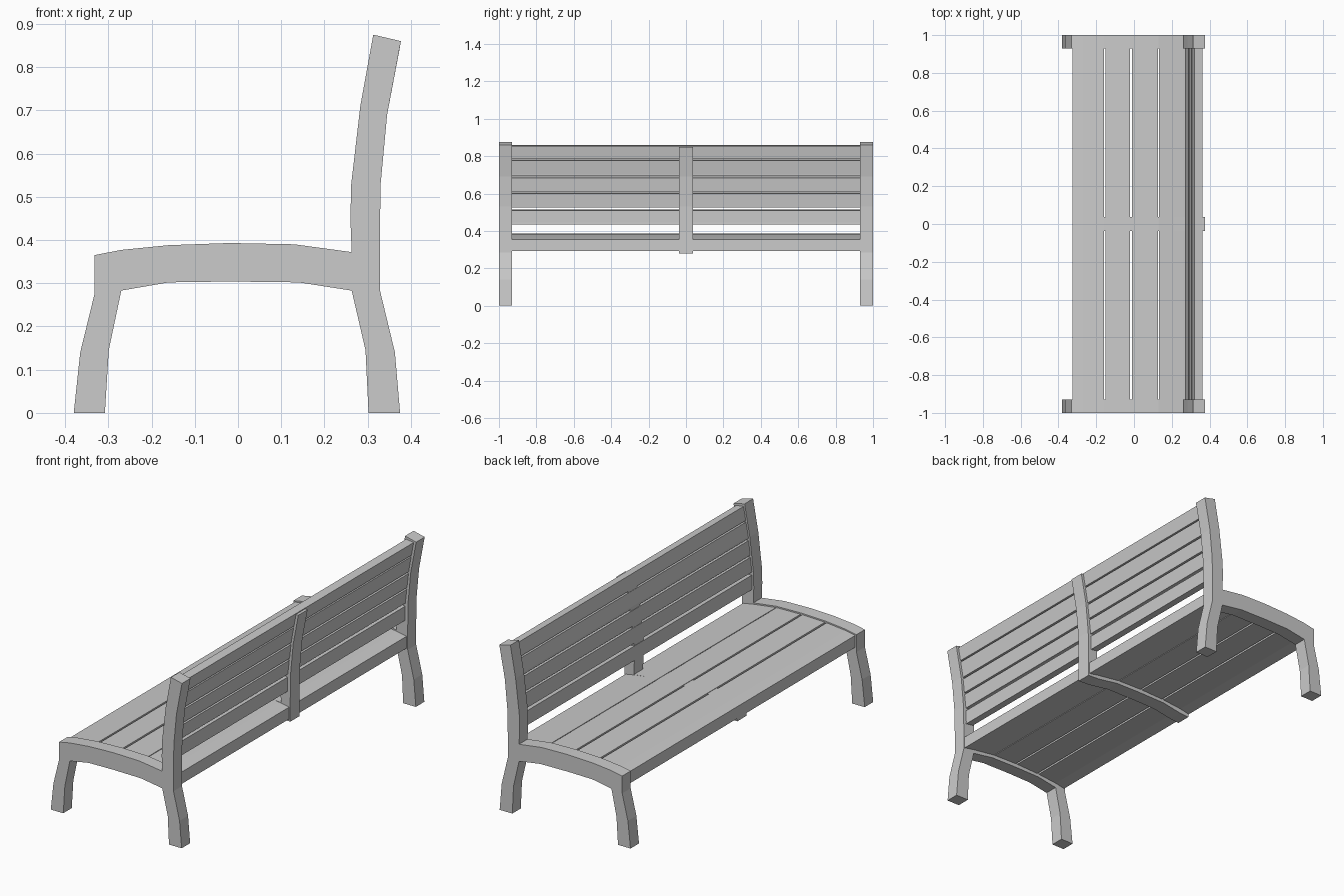
import bpy, bmesh

if "Cube" in bpy.data.objects:
    bpy.data.objects.remove(bpy.data.objects["Cube"])


def interp(pts, t):
    """Piecewise linear lookup through (t, value) points."""
    for (a, va), (b, vb) in zip(pts, pts[1:]):
        if t <= b:
            break
    return va + (vb - va) * (t - a) / (b - a)


def samples(pts, a, b):
    """Ends a and b plus the curve knots between them."""
    return [a] + [p[0] for p in pts if a + .004 < p[0] < b - .004] + [b]


def prism(name, outline, y0, y1):
    """Extrude an xz outline from y0 to y1."""
    bm = bmesh.new()
    face = bm.faces.new([bm.verts.new((x, y0, z)) for x, z in outline])
    ext = bmesh.ops.extrude_face_region(bm, geom=[face])
    verts = [v for v in ext["geom"] if isinstance(v, bmesh.types.BMVert)]
    bmesh.ops.translate(bm, verts=verts, vec=(0, y1 - y0, 0))
    bmesh.ops.recalc_face_normals(bm, faces=bm.faces)
    mesh = bpy.data.meshes.new(name)
    bm.to_mesh(mesh)
    bm.free()
    obj = bpy.data.objects.new(name, mesh)
    bpy.context.collection.objects.link(obj)
    return obj


# Shared curves: seat arch top and underside z(x), backrest front and rear x(z)
seat_top = [(-.332, .365), (-.27, .377), (-.16, .388), (-.02, .393), (.13, .39), (.263, .372), (.33, .36)]
seat_under = [(-.27, .283), (-.16, .302), (-.02, .304), (.14, .302), (.263, .283)]
back_front = [(.372, .263), (.45, .26), (.53, .262), (.71, .283), (.875, .313)]
back_rear = [(.285, .328), (.40, .328), (.53, .33), (.69, .345), (.86, .377)]

# End frames: legs, seat arch and back post in one outline
frame = [(-.38, 0), (-.308, 0), (-.299, .145)] + seat_under
frame += [(.295, .145), (.302, 0), (.375, 0), (.363, .14)]
frame += [(x, z) for z, x in back_rear]
frame += [(x, z) for z, x in reversed(back_front)]
frame += seat_top[-3::-1]
frame += [(-.332, .275), (-.365, .14)]
for side, y in (("front", -1), ("rear", .93)):
    prism(side + "_end_frame", frame, y, y + .07)

# Seat slats following the arch
END = .932
for i, (a, b) in enumerate([(-.325, -.16), (-.15, -.02), (-.01, .128), (.132, .322)]):
    xs = samples(seat_top, a, b)
    top = [(x, interp(seat_top, x) - .007) for x in xs]
    under = [(x, z - .062) for x, z in reversed(top)]
    prism(f"seat_slat_{i + 1}", top + under, -END, END)

# Backrest slats following the post
for i, (a, b) in enumerate([(.44, .515), (.53, .605), (.615, .69), (.70, .782), (.79, .86)]):
    zs = samples(back_front, a, b)
    front = [(interp(back_front, z) + .009, z) for z in zs]
    rear = [(x + .043, z - .006) for x, z in reversed(front)]
    prism(f"back_slat_{i + 1}", front + rear, -END, END)

# Centre brace under the seat and behind the back
brace = [(-.322, .28)] + seat_under + [(.328, .28)]
brace += [(x, z) for z, x in back_rear[1:-1]] + [(.375, .848)]
brace += [(interp(back_front, z) + .011, z) for z in (.852, .71, .53, .45, .365)]
brace += [(x, z - .009) for x, z in seat_top[-3:0:-1]] + [(-.322, .355)]
prism("centre_brace", brace, -.038, .038)
